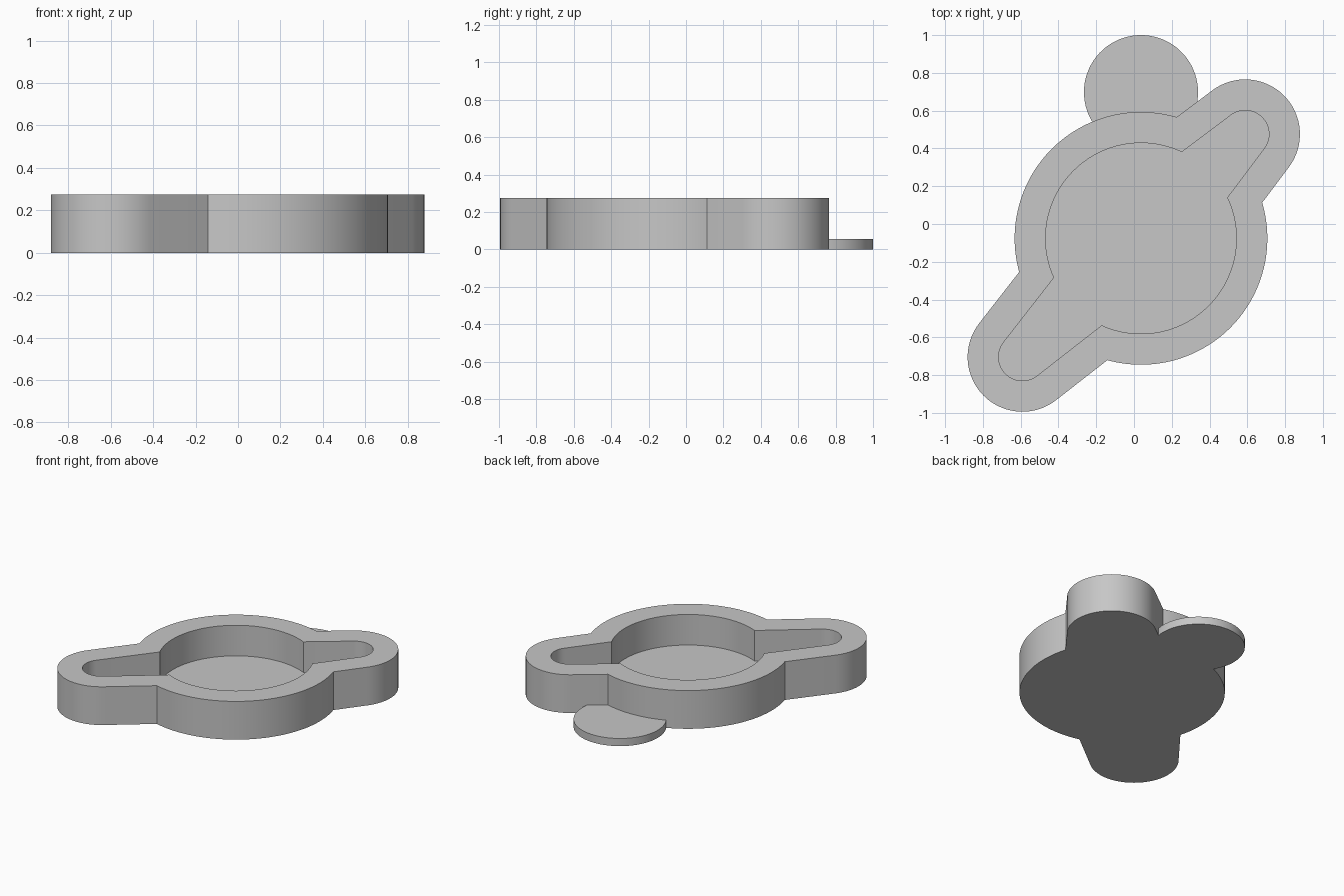
import bpy, bmesh, math
from mathutils import Vector

cube = bpy.data.objects.get("Cube")
if cube:
    bpy.data.objects.remove(cube, do_unlink=True)

HEIGHT, FLOOR = 0.275, 0.055
WALL = 0.164
CENTRE = Vector((0.037, -0.076))
ARMS = [(math.radians(45), 0.78), (math.radians(225), 0.888)]  # direction, reach

grey = bpy.data.materials.new("light grey")
grey.use_nodes = True
grey.diffuse_color = (0.57, 0.57, 0.57, 1)
grey.node_tree.nodes["Principled BSDF"].inputs["Base Color"].default_value = grey.diffuse_color


def arc(centre, radius, start, end, steps):
    return [centre + radius * Vector((math.cos(a), math.sin(a)))
            for a in (start + (end - start) * i / steps for i in range(steps + 1))]


def outline(offset):
    """Round body joined to two arms that taper to round tips."""
    body, root, tip = 0.505 + offset, 0.235 + offset, 0.126 + offset
    spread = [math.acos((root - tip) / reach) for _, reach in ARMS]
    joint = [s - math.acos(root / body) for s in spread]
    points = []
    for i, (angle, reach) in enumerate(ARMS):
        tip_centre = CENTRE + reach * Vector((math.cos(angle), math.sin(angle)))
        points += arc(tip_centre, tip, angle - spread[i], angle + spread[i], 32)
        j = 1 - i
        points += arc(CENTRE, body, angle + joint[i], angle + math.pi - joint[j], 64)
    return points


def build(name, loops):
    """Skin a stack of (points, height) loops and cap both ends."""
    bm = bmesh.new()
    rings = [[bm.verts.new((p.x, p.y, z)) for p in pts] for pts, z in loops]
    for low, high in zip(rings, rings[1:]):
        for k in range(len(low)):
            n = (k + 1) % len(low)
            bm.faces.new((low[k], low[n], high[n], high[k]))
    bm.faces.new(rings[0][::-1])
    bm.faces.new(rings[-1])
    mesh = bpy.data.meshes.new(name)
    bm.to_mesh(mesh)
    bm.free()
    mesh.materials.append(grey)
    obj = bpy.data.objects.new(name, mesh)
    bpy.context.collection.objects.link(obj)
    bpy.ops.object.select_all(action='DESELECT')
    obj.select_set(True)
    bpy.context.view_layer.objects.active = obj
    bpy.ops.object.shade_smooth_by_angle(angle=math.radians(25))


# Hollow tray with a closed floor
outer, inner = outline(WALL), outline(0)
build("tray", [(outer, 0), (outer, HEIGHT), (inner, HEIGHT), (inner, FLOOR)])

# Thin round tab at the back, ending inside the tray wall
tab = arc(Vector((0.037, 0.698)), 0.302, math.radians(-45), math.radians(225), 64)
build("back_tab", [(tab, 0), (tab, FLOOR)])
